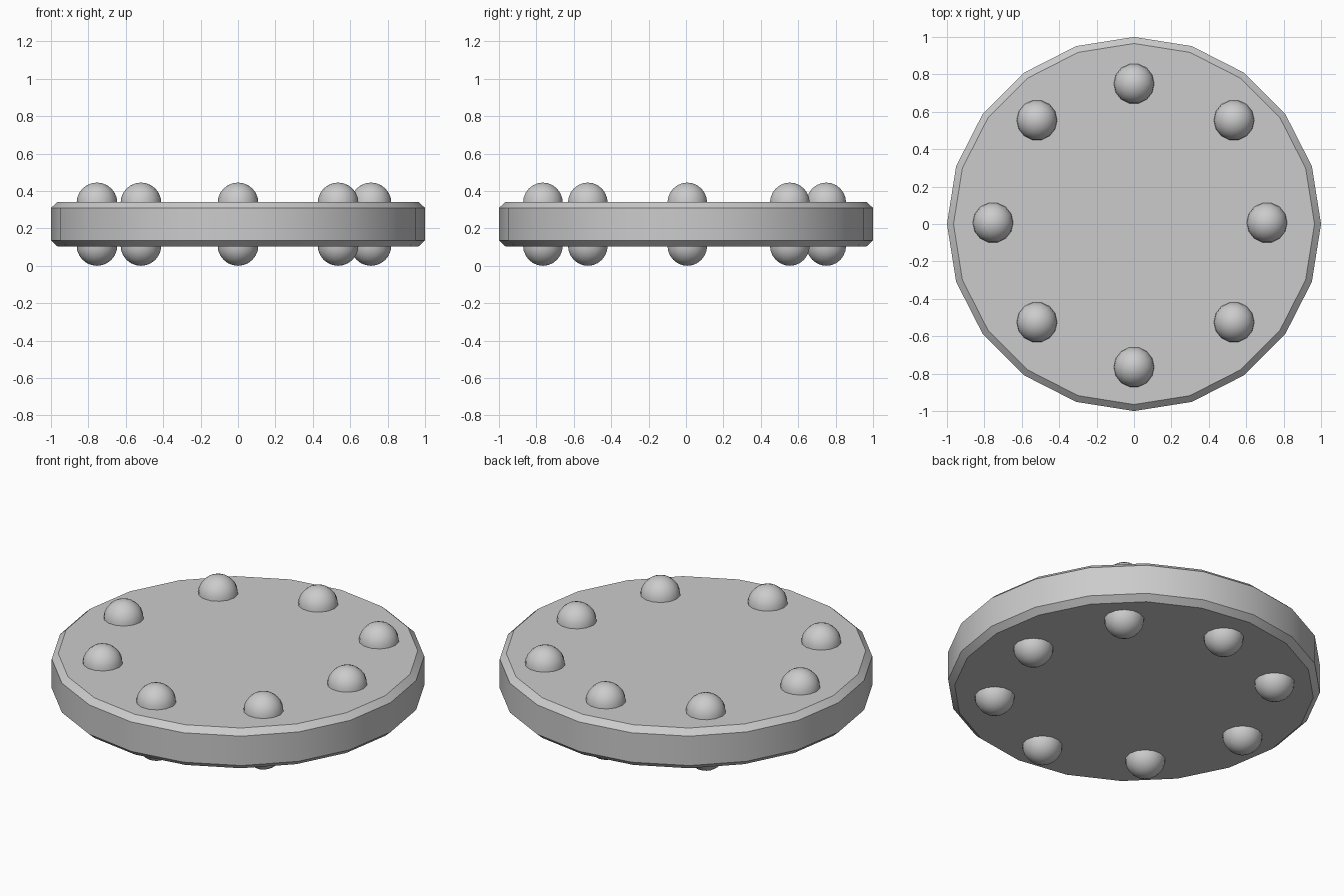
import bpy, bmesh
from math import sin, cos, pi, radians

if "Cube" in bpy.data.objects:
    bpy.data.objects.remove(bpy.data.objects["Cube"])

MID = 0.2225  # mid height of the whole model


def lathe(name, profile, sides, location):
    """Closed solid of revolution from (radius, z) points, bottom to top."""
    bm = bmesh.new()
    rings = []
    for r, z in profile:
        if r < 1e-6:
            rings.append([bm.verts.new((0, 0, z))])
        else:
            rings.append([bm.verts.new((r * cos(2 * pi * i / sides),
                                        r * sin(2 * pi * i / sides), z))
                          for i in range(sides)])
    for a, b in zip(rings, rings[1:]):
        for i in range(sides):
            j = (i + 1) % sides
            quad = [a[i % len(a)], a[j % len(a)], b[j % len(b)], b[i % len(b)]]
            bm.faces.new(list(dict.fromkeys(quad)))
    # Flat caps where the profile does not end at a pole
    for ring in (rings[0], rings[-1]):
        if len(ring) > 1:
            bm.faces.new(ring)
    bmesh.ops.recalc_face_normals(bm, faces=bm.faces)
    mesh = bpy.data.meshes.new(name)
    bm.to_mesh(mesh)
    bm.free()
    ob = bpy.data.objects.new(name, mesh)
    bpy.context.collection.objects.link(ob)
    ob.location = location
    bpy.ops.object.select_all(action='DESELECT')
    ob.select_set(True)
    bpy.context.view_layer.objects.active = ob
    bpy.ops.object.shade_smooth_by_angle(angle=radians(35))
    return ob


# Chamfered twenty-sided disc
lathe("disc", [(0.965, -0.119), (1, -0.087), (1, 0.087), (0.965, 0.119)],
      20, (0, 0, MID))

# Round-ended studs passing through the disc
R, OFF, STEPS = 0.109, 0.1135, 6
dome = [(R * cos(k * pi / 2 / STEPS), OFF + R * sin(k * pi / 2 / STEPS))
        for k in range(STEPS + 1)]
capsule = [(r, -z) for r, z in reversed(dome)] + dome
spots = [(0.711, 0.007), (0.535, 0.555), (0, 0.75), (-0.519, 0.555),
         (-0.754, 0.007), (-0.519, -0.525), (0, -0.765), (0.535, -0.525)]
for n, (x, y) in enumerate(spots, 1):
    lathe(f"stud_{n}", capsule, 14, (x, y, MID))
